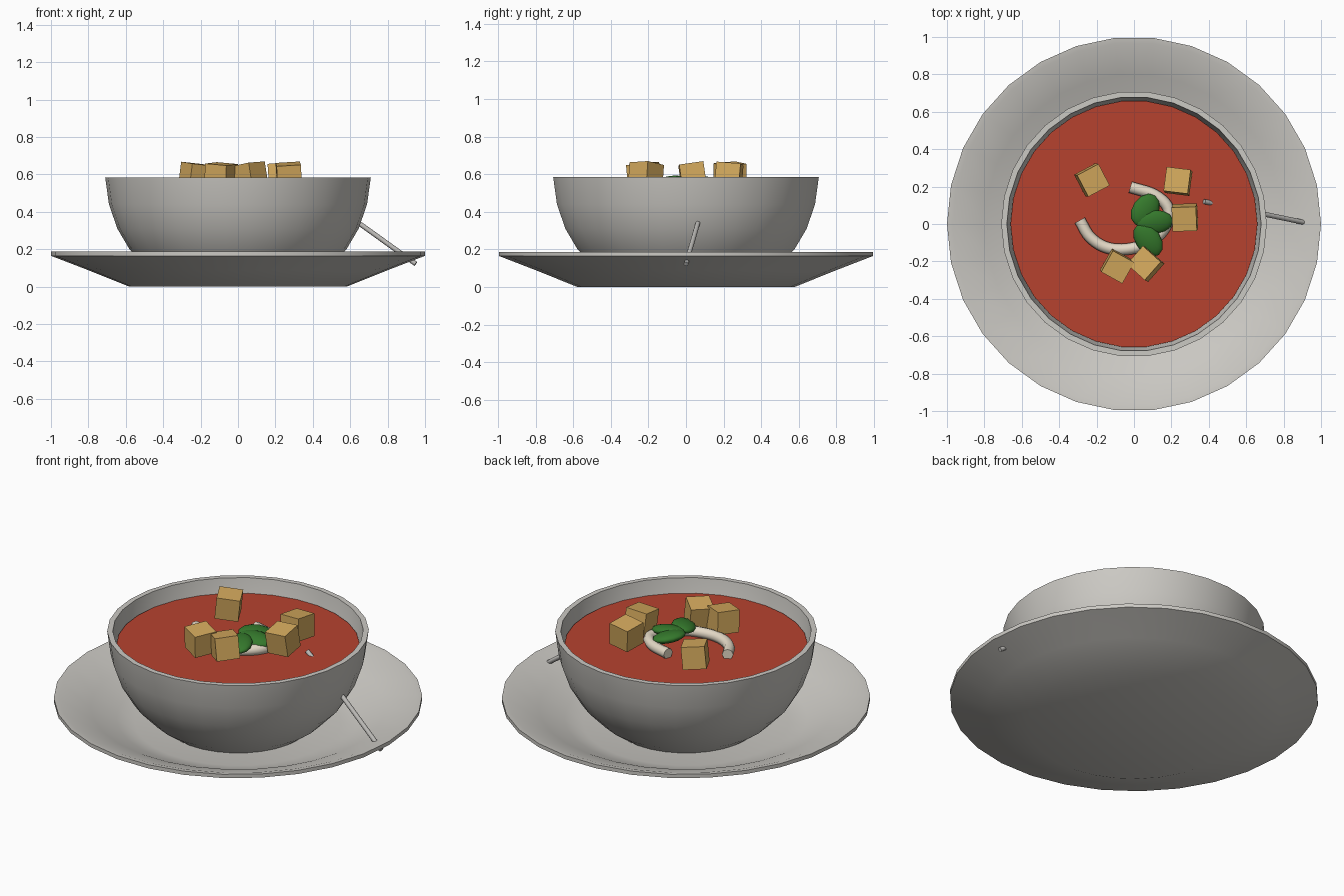
import bpy, bmesh, math
from mathutils import Vector, Euler

if "Cube" in bpy.data.objects:
    bpy.data.objects.remove(bpy.data.objects["Cube"])


def material(name, rgb):
    m = bpy.data.materials.new(name)
    m.diffuse_color = (*rgb, 1)
    m.use_nodes = True
    m.node_tree.nodes["Principled BSDF"].inputs["Base Color"].default_value = m.diffuse_color
    return m


PORCELAIN = material("porcelain", (0.60, 0.585, 0.55))
SOUP = material("tomato_red", (0.47, 0.055, 0.028))
BREAD = material("toasted_bread", (0.66, 0.40, 0.11))
CREAM = material("cream", (0.78, 0.70, 0.57))
GREEN = material("leaf_green", (0.035, 0.19, 0.025))
STEEL = material("steel", (0.50, 0.49, 0.47))


def finish(name, bm, mat, smooth=None):
    bmesh.ops.recalc_face_normals(bm, faces=bm.faces)
    me = bpy.data.meshes.new(name)
    bm.to_mesh(me)
    bm.free()
    ob = bpy.data.objects.new(name, me)
    bpy.context.collection.objects.link(ob)
    me.materials.append(mat)
    if smooth:
        bpy.ops.object.select_all(action='DESELECT')
        ob.select_set(True)
        bpy.context.view_layer.objects.active = ob
        bpy.ops.object.shade_smooth_by_angle(angle=math.radians(smooth))
    return ob


def lathe(name, profile, mat, sides=30):
    """Closed solid of revolution; first and last rings are capped."""
    bm = bmesh.new()
    rings = [[bm.verts.new((r * math.cos(2 * math.pi * i / sides),
                            r * math.sin(2 * math.pi * i / sides), z))
              for i in range(sides)] for r, z in profile]
    for a, b in zip(rings, rings[1:]):
        for i in range(sides):
            j = (i + 1) % sides
            bm.faces.new((a[i], a[j], b[j], b[i]))
    bm.faces.new(rings[0])
    bm.faces.new(rings[-1])
    return finish(name, bm, mat, 35)


def tube(name, points, radius, mat, sides=8):
    """Round rod swept along a path, tapered slightly at the ends."""
    pts = [Vector(p) for p in points]
    bm = bmesh.new()
    rings = []
    for k, p in enumerate(pts):
        d = (pts[min(k + 1, len(pts) - 1)] - pts[max(k - 1, 0)]).normalized()
        side = d.cross(Vector((0, 0, 1))).normalized()
        up = side.cross(d)
        rings.append([bm.verts.new(p + radius * (math.cos(t) * side + math.sin(t) * up))
                      for t in (2 * math.pi * i / sides for i in range(sides))])
    for a, b in zip(rings, rings[1:]):
        for i in range(sides):
            j = (i + 1) % sides
            bm.faces.new((a[i], a[j], b[j], b[i]))
    bm.faces.new(rings[0])
    bm.faces.new(rings[-1])
    return finish(name, bm, mat, 50)


def spline(points, steps=5):
    """Catmull-Rom path through the points."""
    p = [Vector(q) for q in points]
    p = [2 * p[0] - p[1]] + p + [2 * p[-1] - p[-2]]
    out = []
    for a, b, c, d in zip(p, p[1:], p[2:], p[3:]):
        for s in range(steps):
            t = s / steps
            out.append(0.5 * (2 * b + (c - a) * t + (2 * a - 5 * b + 4 * c - d) * t * t
                              + (3 * b - a - 3 * c + d) * t ** 3))
    return out + [p[-2]]


# Saucer plate
lathe("plate", [(0.58, 0.0), (0.80, 0.088), (1.0, 0.165), (1.0, 0.187), (0.97, 0.184),
                (0.80, 0.125), (0.66, 0.06), (0.56, 0.035)], PORCELAIN)

# Bowl with an open inside
lathe("bowl", [(0.40, 0.036), (0.48, 0.095), (0.58, 0.20), (0.645, 0.31), (0.69, 0.44),
               (0.71, 0.584), (0.68, 0.584), (0.662, 0.47), (0.62, 0.33), (0.555, 0.22),
               (0.455, 0.12), (0.38, 0.07)], PORCELAIN)

# Soup surface
lathe("soup", [(0.655, 0.47), (0.660, 0.50)], SOUP)

# Bread cubes: x, y, tilt x, tilt y, turn
CUBES = [(-0.225, 0.235, 0.08, 0.10, 28), (0.235, 0.228, -0.08, -0.08, -7),
         (0.272, 0.035, 0.14, -0.06, 2), (-0.09, -0.225, 0.06, 0.08, -29),
         (0.062, -0.213, 0.05, -0.16, -42)]
for n, (x, y, tx, ty, turn) in enumerate(CUBES):
    bm = bmesh.new()
    bmesh.ops.create_cube(bm, size=0.13)
    ob = finish(f"crouton_{n + 1}", bm, BREAD)
    ob.location = (x, y, 0.592)
    ob.rotation_euler = Euler((tx, ty, math.radians(turn)))

# Cream swirl lying on the soup
z = 0.525
tube("cream_swirl", spline([(-0.29, 0.02, z), (-0.235, -0.07, z), (-0.15, -0.125, z),
                            (-0.04, -0.135, z), (0.08, -0.10, z), (0.165, -0.02, z),
                            (0.185, 0.08, z), (0.11, 0.155, z), (-0.02, 0.197, z)]),
     0.031, CREAM)

# Herb leaves
for n, (x, y, lx, ly, turn) in enumerate([(0.06, 0.075, 0.095, 0.07, 55),
                                          (0.11, 0.01, 0.10, 0.065, 5),
                                          (0.075, -0.085, 0.10, 0.068, -55)]):
    bm = bmesh.new()
    bmesh.ops.create_uvsphere(bm, u_segments=12, v_segments=8, radius=1)
    ob = finish(f"leaf_{n + 1}", bm, GREEN, 60)
    ob.scale = (lx, ly, 0.03)
    ob.location = (x, y, 0.56)
    ob.rotation_euler = (0.15, 0.1, math.radians(turn))

# Spoon handle leaning through the soup and over the saucer
tube("spoon_handle", [(0.375, 0.12, 0.515), (0.66, 0.06, 0.33), (0.95, 0.0, 0.122)],
     0.013, STEEL)
